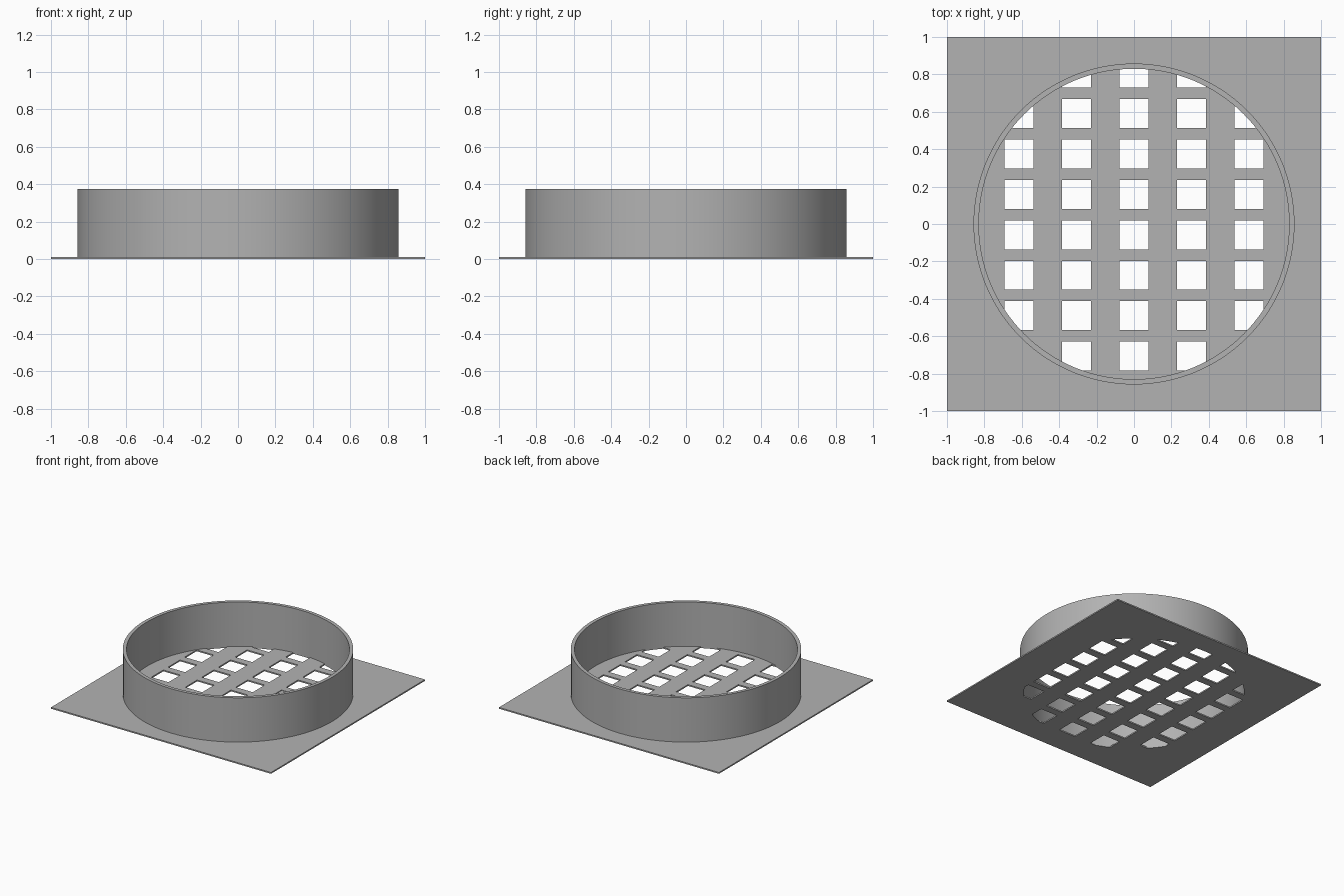
import bpy, bmesh, math
from mathutils import Vector

PLATE_T, HEIGHT = 0.011, 0.375
R_OUT, R_IN, SEGMENTS = 0.858, 0.83, 128
HOLE, PITCH_X, PITCH_Y, ROW_SHIFT = 0.155, 0.3075, 0.216, -0.058

cube = bpy.data.objects.get("Cube")
if cube:
    bpy.data.objects.remove(cube, do_unlink=True)

grey = bpy.data.materials.new("plain grey")
grey.use_nodes = True
colour = (0.45, 0.45, 0.45, 1)
grey.diffuse_color = colour
grey.node_tree.nodes["Principled BSDF"].inputs["Base Color"].default_value = colour


def make_object(name, bm):
    bmesh.ops.recalc_face_normals(bm, faces=bm.faces)
    mesh = bpy.data.meshes.new(name)
    bm.to_mesh(mesh)
    bm.free()
    mesh.materials.append(grey)
    obj = bpy.data.objects.new(name, mesh)
    bpy.context.collection.objects.link(obj)
    return obj


def extrude_up(bm, height):
    up = bmesh.ops.extrude_face_region(bm, geom=bm.faces[:])
    verts = [g for g in up["geom"] if isinstance(g, bmesh.types.BMVert)]
    bmesh.ops.translate(bm, verts=verts, vec=(0, 0, height))


# Grate openings: squares trimmed by the inner circle of the collar
def hole_cutter(bm, cx, cy):
    cell = bmesh.new()
    bmesh.ops.create_circle(cell, cap_ends=True, segments=SEGMENTS, radius=R_IN)
    centre = Vector((cx, cy, 0))
    for normal in (Vector((1, 0, 0)), Vector((-1, 0, 0)), Vector((0, 1, 0)), Vector((0, -1, 0))):
        bmesh.ops.bisect_plane(cell, geom=cell.verts[:] + cell.edges[:] + cell.faces[:],
                               plane_co=centre + normal * HOLE / 2, plane_no=normal, clear_outer=True)
    if sum(f.calc_area() for f in cell.faces) > 0.001:
        bmesh.ops.translate(cell, verts=cell.verts, vec=(0, 0, -0.1))
        extrude_up(cell, 0.2)
        bmesh.ops.recalc_face_normals(cell, faces=cell.faces)
        part = bpy.data.meshes.new("cell")
        cell.to_mesh(part)
        bm.from_mesh(part)
        bpy.data.meshes.remove(part)
    cell.free()


bm = bmesh.new()
for col in range(-2, 3):
    for row in range(-3, 5):
        hole_cutter(bm, col * PITCH_X, row * PITCH_Y + ROW_SHIFT)
cutter = make_object("hole_cutter", bm)
cutter.hide_render = True

# Square base plate with the grate cut through it
bm = bmesh.new()
bmesh.ops.create_grid(bm, x_segments=1, y_segments=1, size=1)
extrude_up(bm, PLATE_T)
plate = make_object("base_plate", bm)
cut = plate.modifiers.new("grate", "BOOLEAN")
cut.operation, cut.solver, cut.object = "DIFFERENCE", "EXACT", cutter
bpy.context.view_layer.objects.active = plate
plate.select_set(True)
bpy.ops.object.modifier_apply(modifier=cut.name)
bpy.data.objects.remove(cutter, do_unlink=True)

# Round collar: a rectangular section spun about the centre
bm = bmesh.new()
section = [(R_IN, PLATE_T), (R_OUT, PLATE_T), (R_OUT, HEIGHT), (R_IN, HEIGHT)]
face = bm.faces.new([bm.verts.new((r, 0, z)) for r, z in section])
edges = face.edges[:]
bmesh.ops.delete(bm, geom=[face], context="FACES_ONLY")
bmesh.ops.spin(bm, geom=edges, axis=(0, 0, 1), cent=(0, 0, 0),
               angle=math.tau, steps=SEGMENTS, use_merge=True)
bmesh.ops.remove_doubles(bm, verts=bm.verts, dist=0.0001)
collar = make_object("collar", bm)
bpy.ops.object.select_all(action="DESELECT")
bpy.context.view_layer.objects.active = collar
collar.select_set(True)
bpy.ops.object.shade_smooth_by_angle(angle=math.radians(30))
